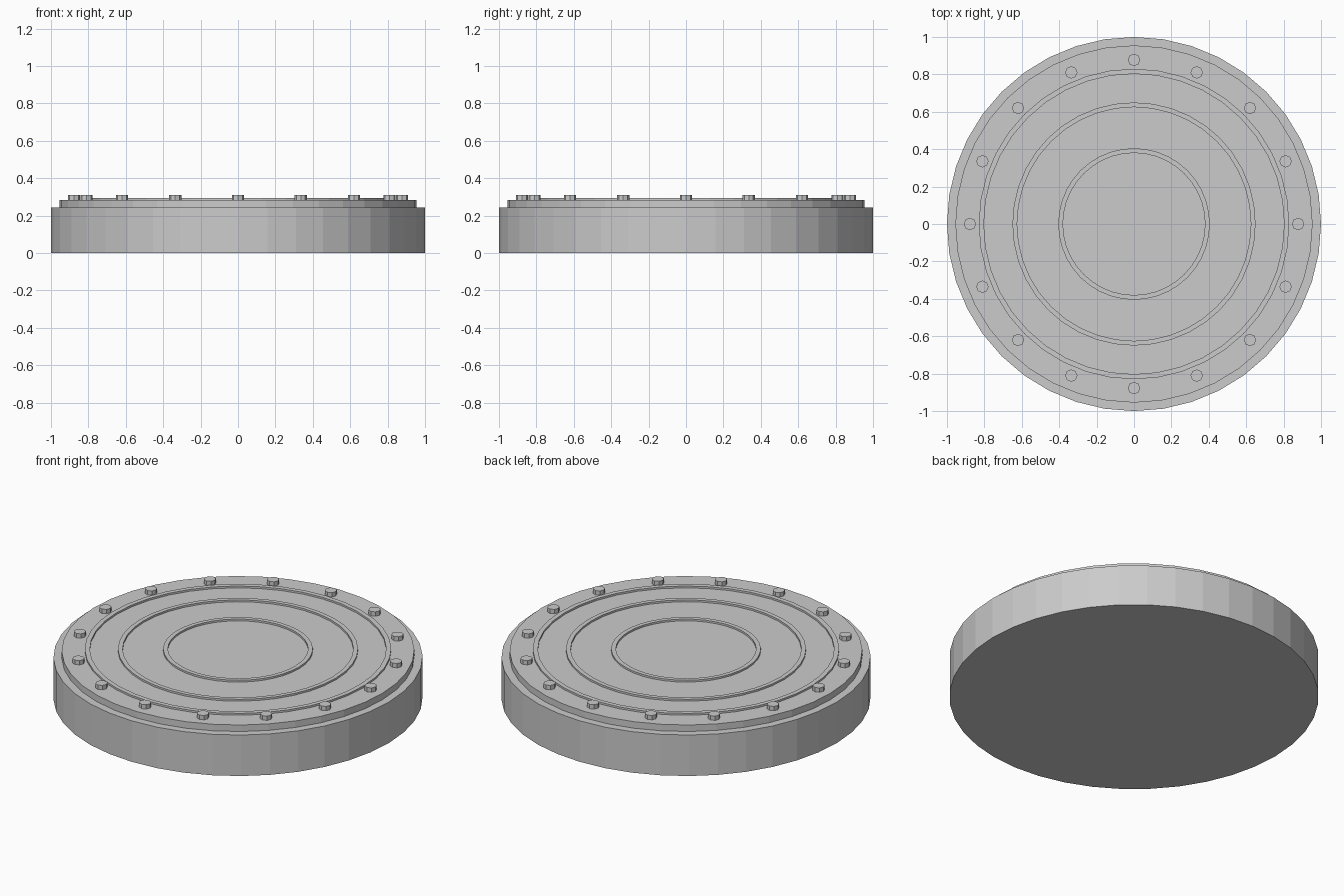
import bpy, bmesh
from math import sin, cos, pi

if "Cube" in bpy.data.objects:
    bpy.data.objects.remove(bpy.data.objects["Cube"])

SIDES = 40
BOLTS = 16

grey = bpy.data.materials.new("light_grey")
grey.use_nodes = True
grey.diffuse_color = (0.6, 0.6, 0.6, 1)
grey.node_tree.nodes["Principled BSDF"].inputs["Base Color"].default_value = (0.6, 0.6, 0.6, 1)


def finish(name, bm):
    bmesh.ops.recalc_face_normals(bm, faces=bm.faces)
    mesh = bpy.data.meshes.new(name)
    bm.to_mesh(mesh)
    bm.free()
    mesh.materials.append(grey)
    obj = bpy.data.objects.new(name, mesh)
    bpy.context.collection.objects.link(obj)
    return obj


def lathe(name, profile):
    """Turn a (radius, height) profile around z and cap both ends."""
    bm = bmesh.new()
    loops = [[bm.verts.new((r * cos(2 * pi * i / SIDES), r * sin(2 * pi * i / SIDES), z))
              for i in range(SIDES)] for r, z in profile]
    for a, b in zip(loops, loops[1:]):
        for i in range(SIDES):
            j = (i + 1) % SIDES
            bm.faces.new((a[i], a[j], b[j], b[i]))
    bm.faces.new(loops[0])
    bm.faces.new(loops[-1])
    return finish(name, bm)


# Stepped disc with three raised rings on its top
BASE_TOP, PLATE_TOP, RING_TOP = 0.245, 0.284, 0.295
profile = [(1, 0), (1, BASE_TOP), (0.955, BASE_TOP), (0.955, PLATE_TOP)]
for outer, inner in ((0.83, 0.803), (0.65, 0.625), (0.405, 0.38)):
    profile += [(outer, PLATE_TOP), (outer, RING_TOP), (inner, RING_TOP), (inner, PLATE_TOP)]
lathe("round_cover", profile)

# Bolt heads around the rim
bm = bmesh.new()
for i in range(BOLTS):
    a = 2 * pi * i / BOLTS
    head = bmesh.ops.create_cone(bm, cap_ends=True, segments=8, radius1=0.033,
                                 radius2=0.033, depth=0.03)
    bmesh.ops.translate(bm, verts=head["verts"],
                        vec=(0.877 * cos(a), 0.877 * sin(a), 0.295))
finish("rim_bolts", bm)
